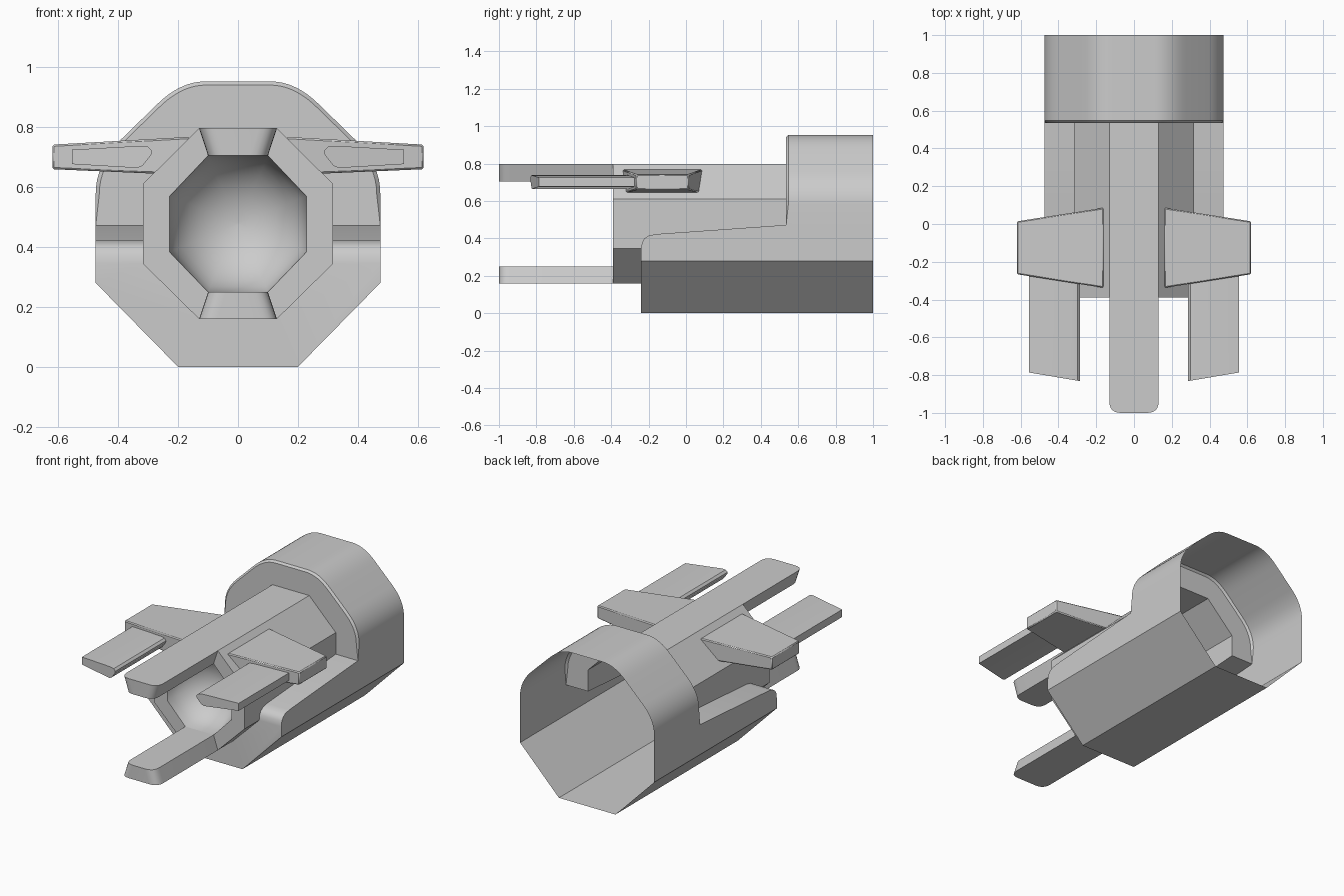
import bpy, bmesh, math

if "Cube" in bpy.data.objects:
    bpy.data.objects.remove(bpy.data.objects["Cube"])

grey = bpy.data.materials.new("light_grey")
grey.diffuse_color = (0.6, 0.6, 0.6, 1)
grey.use_nodes = True
grey.node_tree.nodes["Principled BSDF"].inputs["Base Color"].default_value = grey.diffuse_color


def build(name, faces, angle=30, facing=None):
    """Make an object from point lists, welding shared points."""
    bm = bmesh.new()
    cache = {}
    for pts in faces:
        vs = []
        for p in pts:
            k = tuple(round(c, 4) for c in p)
            if k not in cache:
                cache[k] = bm.verts.new(k)
            if cache[k] not in vs:
                vs.append(cache[k])
        if len(vs) > 2 and not bm.faces.get(vs):
            bm.faces.new(vs)
    bmesh.ops.recalc_face_normals(bm, faces=bm.faces)
    if facing is not None:
        bm.normal_update()
        if sum(f.normal.y * f.calc_area() for f in bm.faces) * facing < 0:
            bmesh.ops.reverse_faces(bm, faces=bm.faces)
    me = bpy.data.meshes.new(name)
    bm.to_mesh(me)
    bm.free()
    me.materials.append(grey)
    ob = bpy.data.objects.new(name, me)
    bpy.context.collection.objects.link(ob)
    bpy.ops.object.select_all(action='DESELECT')
    ob.select_set(True)
    bpy.context.view_layer.objects.active = ob
    bpy.ops.object.shade_smooth_by_angle(angle=math.radians(angle))
    return ob


def strip(a, b, closed=False):
    n = len(a)
    return [[a[i], a[(i + 1) % n], b[(i + 1) % n], b[i]]
            for i in range(n if closed else n - 1)]


def solid(a, b):
    return strip(a, b, True) + [a, b]


def bez(p, c, q, n=8):
    return [tuple((1 - t) ** 2 * p[k] + 2 * t * (1 - t) * c[k] + t * t * q[k] for k in (0, 1))
            for t in (i / n for i in range(n + 1))]


def at(y, pts):
    return [(x, y, z) for x, z in pts]


def mirrored(pts):
    """Right half, bottom to top, continued down the left half."""
    return pts + [(-x, z) for x, z in reversed(pts)]


FRONT, BODY, RING, BACK = -0.39, -0.24, 0.535, 1.0
LEDGE = 0.472

# body shell: tub, ledges, rear ring (open at the back) and octagonal tube
tub = [(-0.475, 0.28), (-0.2, 0), (0.2, 0), (0.475, 0.28)]
arc = mirrored([(0.475, LEDGE)] + bez((0.475, 0.58), (0.475, 0.675), (0.395, 0.755))
               + bez((0.275, 0.872), (0.195, 0.953), (0.11, 0.953)))
outer = [(0.13, 0.16), (0.318, 0.345), (0.318, 0.61), (0.13, 0.797)]
outer = outer + [(-x, z) for x, z in reversed(outer)]
inner = [(0.1, 0.25), (0.228, 0.383), (0.228, 0.57), (0.1, 0.705)]
inner = inner + [(-x, z) for x, z in reversed(inner)]
ledge = [(BODY, 0.345), (-0.235, 0.378), (-0.222, 0.4), (-0.2, 0.414),
         (-0.16, 0.423), (RING, LEDGE)]

faces = strip(at(BODY, tub), at(RING, tub)) + strip(at(RING, tub), at(BACK, tub))
for s in (-1, 1):
    rim = [(s * 0.475, y, z) for y, z in ledge]
    root = [(s * 0.318, y, z) for y, z in ledge]
    faces += strip(rim, root)
    faces.append([(s * 0.475, BODY, 0.28), (s * 0.475, RING, 0.28)] + rim[::-1])
    faces.append([(s * 0.318, FRONT, 0.345)] + root
                 + [(s * 0.318, RING, 0.61), (s * 0.318, FRONT, 0.61)])
    faces.append([(s * 0.475, RING, 0.28), (s * 0.475, BACK, 0.28),
                  (s * 0.475, BACK, LEDGE), (s * 0.475, RING, LEDGE)])
# front wall of the tub, around the tube
faces.append(at(BODY, [(-0.475, 0.345)] + tub + [(0.475, 0.345), (0.318, 0.345),
                                                (0.13, 0.16), (-0.13, 0.16), (-0.318, 0.345)]))
# ring skin, softened front rim and front wall
lip = at(RING + 0.012, arc)
lip[0], lip[-1] = (0.475, RING, LEDGE), (-0.475, RING, LEDGE)
wall = at(RING, [(x * 0.975, LEDGE + (z - LEDGE) * 0.975) for x, z in arc])
wall[0], wall[-1] = lip[0], lip[-1]
faces += strip(lip, at(BACK, arc)) + strip(wall, lip)
faces.append(wall + at(RING, [(-0.318, LEDGE), (-0.318, 0.61), (-0.13, 0.797),
                              (0.13, 0.797), (0.318, 0.61), (0.318, LEDGE)]))
# tube top faces, short underside and front rim
faces += strip(at(FRONT, outer[2:6]), at(RING, outer[2:6]))
low = [outer[6], outer[7], outer[0], outer[1]]
faces += strip(at(FRONT, low), at(BODY, low))
faces += strip(at(FRONT, outer), at(FRONT, inner), True)
build("body_shell", faces)

# rounded bowl inside the tube mouth
rings = []
for i in range(9):
    a = i / 8 * math.pi / 2
    k = max(math.cos(a), 0.02)
    rings.append([(x * k, FRONT + 0.24 * math.sin(a), 0.4775 + (z - 0.4775) * k)
                  for x, z in inner])
bowl = [rings[-1]]
for a, b in zip(rings, rings[1:]):
    bowl += strip(a, b, True)
build("mouth_bowl", bowl, 80, facing=-1)


# upper and lower front prongs with rounded tips
def prong_plan(w, z, r=0.06):
    right = bez((w, -1 + r), (w, -1), (w - r, -1), 6)
    pts = [(w, FRONT)] + right
    return [(x, y, z) for x, y in pts + [(-x, y) for x, y in reversed(pts)]]


build("upper_prong", solid(prong_plan(0.13, 0.797), prong_plan(0.1, 0.705)))
build("lower_prong", solid(prong_plan(0.13, 0.16), prong_plan(0.1, 0.25)))


# tapered side wings, each carrying a forward fin
def wing_end(x, y0, y1, z0, z1):
    return [(x, y0, z0), (x, y1, z0), (x, y1, z1), (x, y0, z1)]


fin_section = [(0.555, 0.677), (0.555, 0.725), (0.325, 0.738), (0.3, 0.735),
               (0.287, 0.722), (0.29, 0.708), (0.318, 0.672), (0.335, 0.664)]
for s, side in ((-1, "left"), (1, "right")):
    wing = build(side + "_wing", solid(wing_end(s * 0.16, -0.338, 0.086, 0.64, 0.768),
                                       wing_end(s * 0.62, -0.266, 0.014, 0.66, 0.742)))
    bev = wing.modifiers.new("soft_edges", 'BEVEL')
    bev.width = 0.006
    bev.segments = 1
    build(side + "_fin", solid(
        [(s * x, -0.832 + (x - 0.285) * 0.17, z) for x, z in fin_section],
        [(s * x, -0.25, z) for x, z in fin_section]))
